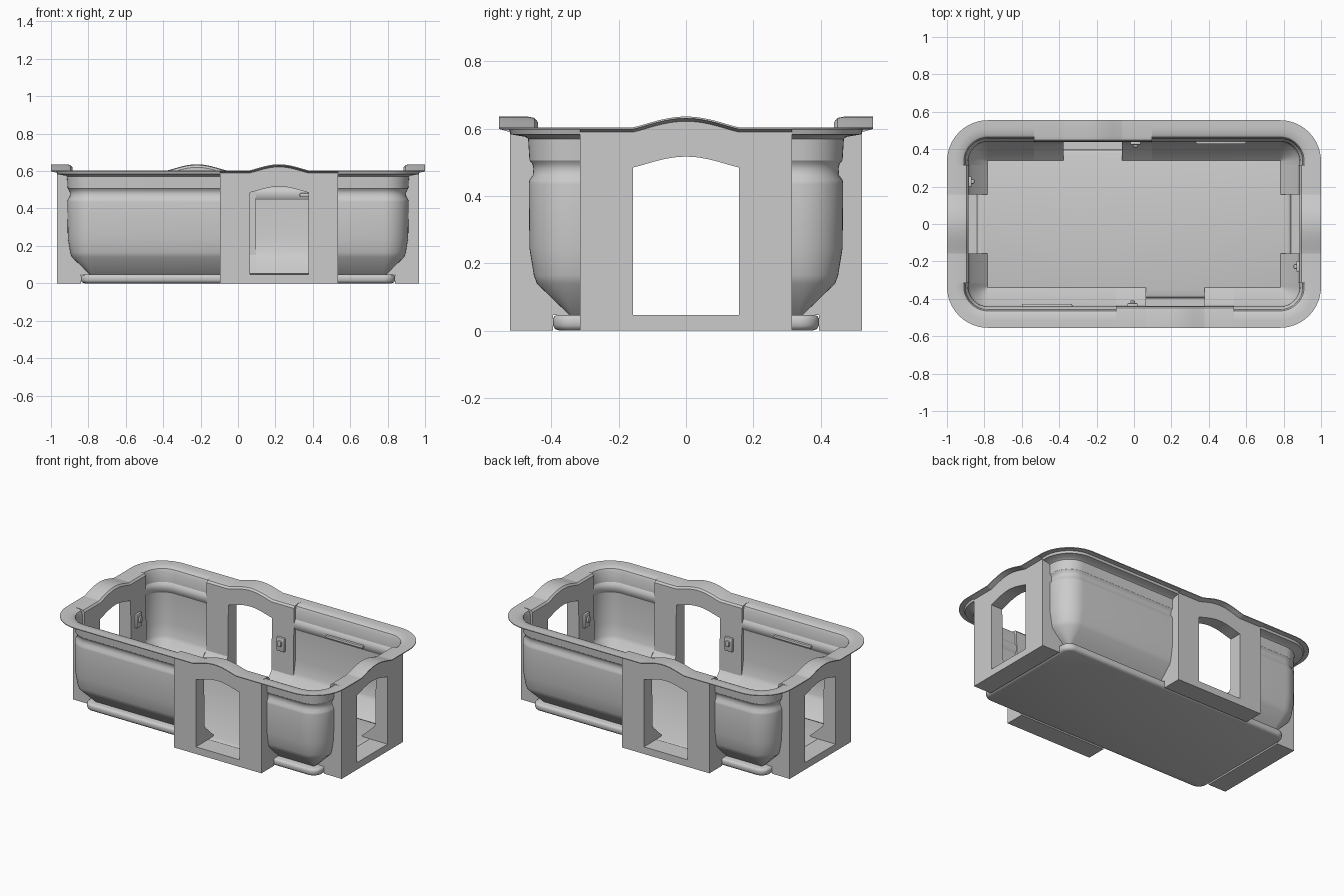
import bpy, bmesh, math
from mathutils import Vector

if "Cube" in bpy.data.objects:
    bpy.data.objects.remove(bpy.data.objects["Cube"])

BASE = (0.335, 0.78, 0.335, 0.78)      # distance of each side's corner line from the centre
SHIFT = (0.22, 0.0, 0.22, 0.0)         # where each doorway sits along its side
HALF, OPEN = 0.315, 0.157              # doorway half width, opening half width
NAMES = ("front", "right", "back", "left")


def frame(k):
    a = k * math.pi / 2
    return (Vector((math.cos(a), math.sin(a), 0)),
            Vector((math.sin(a), -math.cos(a), 0)))


def place(k, u, d, z):
    """Side k: u along the side, d outward from the corner line."""
    t, n = frame(k)
    return t * (u + SHIFT[k]) + n * (BASE[k] + d) + Vector((0, 0, z))


def loft(bm, rings):
    vs = [[bm.verts.new(p) for p in r] for r in rings]
    m = len(vs[0])
    for a, b in zip(vs, vs[1:]):
        for j in range(m):
            bm.faces.new((a[j], a[(j + 1) % m], b[(j + 1) % m], b[j]))
    bm.faces.new(vs[0][::-1])
    bm.faces.new(vs[-1])


def finish(name, bm, angle=32):
    bmesh.ops.recalc_face_normals(bm, faces=bm.faces)
    me = bpy.data.meshes.new(name)
    bm.to_mesh(me)
    bm.free()
    me.shade_smooth()
    me.set_sharp_from_angle(angle=math.radians(angle))
    ob = bpy.data.objects.new(name, me)
    bpy.context.collection.objects.link(ob)
    return ob


def corner(k, steps=12):
    """Corner centre and outward directions from side k round to side k+1."""
    t, n = frame(k)
    c = t * BASE[(k + 1) % 4] + n * BASE[k]
    return c, [n * math.cos(s) + t * math.sin(s)
               for s in (i * math.pi / 2 / steps for i in range(steps + 1))]


def block(name, k, u, d, z, bevel):
    """Rounded block given by (min, max) ranges on side k."""
    bm = bmesh.new()
    loft(bm, [[place(k, uu, dd, zz) for dd, zz in
               ((d[0], z[0]), (d[1], z[0]), (d[1], z[1]), (d[0], z[1]))] for uu in u])
    bmesh.ops.recalc_face_normals(bm, faces=bm.faces)
    bmesh.ops.bevel(bm, geom=bm.edges[:], offset=bevel, segments=2, affect='EDGES', profile=0.5)
    return finish(name, bm)


# base tray with rounded edges
bm = bmesh.new()
loft(bm, [[c + d * r + Vector((0, 0, z)) for c, ds in (corner(k, 8) for k in range(4)) for d in ds]
          for r, z in ((0.040, 0), (0.054, 0.005), (0.06, 0.016), (0.06, 0.034),
                       (0.056, 0.043), (0.046, 0.047))])
finish("base_tray", bm, 45)

# tub shell: one rounded corner piece between each pair of doorways
outer = [(0.012, 0.047), (0.108, 0.140), (0.117, 0.165), (0.130, 0.245), (0.132, 0.435),
         (0.130, 0.448), (0.120, 0.462), (0.118, 0.482), (0.121, 0.495), (0.130, 0.506),
         (0.134, 0.570), (0.142, 0.576), (0.185, 0.583), (0.190, 0.597), (0.220, 0.599)]
inner = [(0.220, 0.604), (0.180, 0.604), (0.145, 0.602), (0.130, 0.594), (0.122, 0.575),
         (0.119, 0.512), (0.109, 0.498), (0.106, 0.482), (0.108, 0.460), (0.119, 0.444),
         (0.120, 0.245), (0.106, 0.168), (0.098, 0.147), (0.004, 0.053)]
for k in range(4):
    j = (k + 1) % 4
    c, dirs = corner(k)
    stations = [[place(k, HALF, d, z) for d, z in outer + inner]]
    stations += [[c + n * d + Vector((0, 0, z)) for d, z in outer + inner] for n in dirs]
    stations += [[place(j, -HALF, d, z) for d, z in outer + inner]]
    bm = bmesh.new()
    loft(bm, stations)
    finish(f"tub_wall_{NAMES[k]}", bm)

# doorways: two deep flared legs joined by an arched lintel with rim, and a sill
FACE = 0.188
lip = [(FACE, 0.590), (0.220, 0.599), (0.220, 0.604),
       (0.135, 0.604), (0.115, 0.600), (0.105, 0.588)]
leg = [(0.060, 0), (FACE, 0)] + lip + [(0.100, 0.150), (0.088, 0.132),
                                       (0.004, 0.053), (0.012, 0.046), (0.060, 0.046)]
lintel = [(0.104, 0.485), (FACE, 0.485)] + lip


def rise(u):
    return 0.032 * max(0.0, math.cos(math.pi * u / (2 * OPEN))) ** 1.15


for k in range(4):
    bm = bmesh.new()
    for s in (-1, 1):
        loft(bm, [[place(k, s * u, d, z) for d, z in leg] for u in (HALF, OPEN)])
    us = [-OPEN + 2 * OPEN * i / 20 for i in range(21)]
    loft(bm, [[place(k, u, d, z + rise(u)) for d, z in lintel] for u in us])
    loft(bm, [[place(k, u, d, z) for d, z in
               ((0.060, 0), (FACE, 0), (FACE, 0.046), (0.060, 0.046))] for u in (-OPEN, OPEN)])
    finish(f"doorway_{NAMES[k]}", bm)

    # small latch on the inside of one leg
    block(f"latch_plate_{NAMES[k]}", k, (-0.255, -0.20), (0.088, 0.108), (0.29, 0.38), 0.005)
    block(f"latch_knob_{NAMES[k]}", k, (-0.240, -0.215), (0.074, 0.092), (0.325, 0.36), 0.005)

# long narrow ledge on the inside of the two long walls
for k in (0, 2):
    block(f"wall_ledge_{NAMES[k]}", k, (-0.82, -0.55), (0.092, 0.115), (0.463, 0.482), 0.006)
